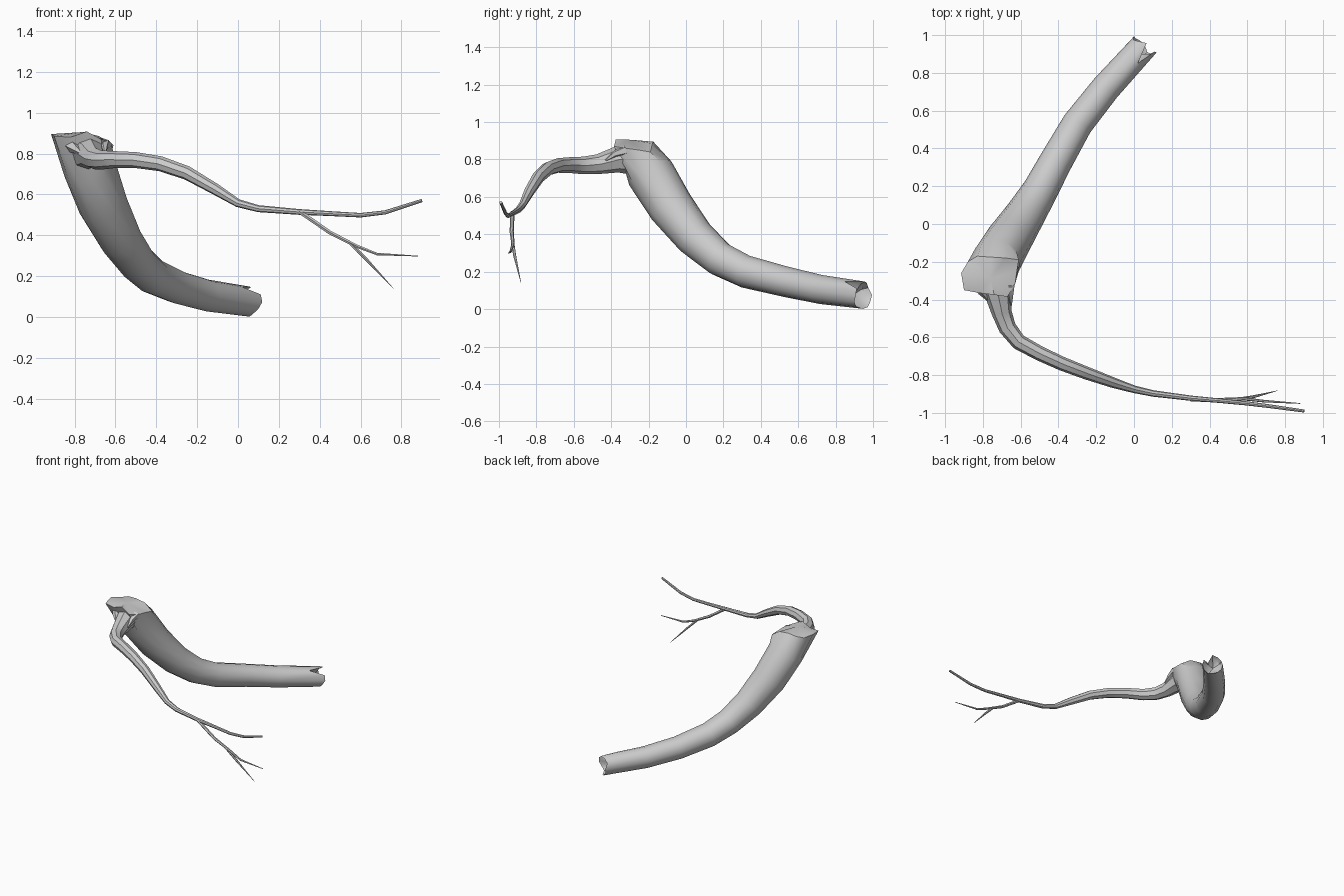
import bpy, bmesh, math
from mathutils import Vector

if "Cube" in bpy.data.objects:
    bpy.data.objects.remove(bpy.data.objects["Cube"])


def sweep(path, sides):
    """Rings of verts along a path of (x, y, z, radius)."""
    bm = bmesh.new()
    pts = [Vector(p[:3]) for p in path]
    rings = []
    for i, p in enumerate(pts):
        t = (pts[min(i + 1, len(pts) - 1)] - pts[max(i - 1, 0)]).normalized()
        side = t.cross(Vector((0, 0, 1))).normalized()
        up = side.cross(t)
        ring = []
        for k in range(sides):
            a = 2 * math.pi * k / sides
            ring.append(bm.verts.new(p + path[i][3] * (side * math.cos(a) + up * math.sin(a))))
        rings.append(ring)
    for a, b in zip(rings, rings[1:]):
        for k in range(sides):
            j = (k + 1) % sides
            bm.faces.new((a[k], a[j], b[j], b[k]))
    return bm, rings


def fan(bm, ring, centre):
    c = bm.verts.new(centre)
    for k, v in enumerate(ring):
        bm.faces.new((v, ring[(k + 1) % len(ring)], c))


def finish(bm, name, angle=40):
    bmesh.ops.recalc_face_normals(bm, faces=bm.faces[:])
    me = bpy.data.meshes.new(name)
    bm.to_mesh(me)
    bm.free()
    ob = bpy.data.objects.new(name, me)
    bpy.context.collection.objects.link(ob)
    bpy.ops.object.select_all(action='DESELECT')
    ob.select_set(True)
    bpy.context.view_layer.objects.active = ob
    bpy.ops.object.shade_smooth_by_angle(angle=math.radians(angle))
    return ob


def branch(name, path, sides=8):
    bm, rings = sweep(path, sides)
    for ring, p in ((rings[0], path[0]), (rings[-1], path[-1])):
        fan(bm, ring, p[:3])
    return finish(bm, name)


# Trunk: thick limb rising from the broken end to the sawn-off top
bm, rings = sweep([
    (.055, .945, .075, .073), (-.15, .72, .105, .078), (-.30, .53, .147, .082),
    (-.42, .32, .20, .088), (-.495, .18, .268, .094), (-.575, .05, .38, .106),
    (-.66, -.08, .545, .122), (-.725, -.19, .725, .13), (-.77, -.28, .88, .13)], 12)

# Irregular flat top
top = [(-.88, -.20, .88), (-.83, -.17, .89), (-.76, -.175, .895), (-.68, -.18, .885),
       (-.61, -.19, .84), (-.62, -.25, .85), (-.63, -.32, .86), (-.67, -.385, .87),
       (-.74, -.375, .908), (-.82, -.365, .88), (-.90, -.35, .885), (-.915, -.26, .895)]
for v, co in zip(rings[-1], top):
    v.co = co
fan(bm, rings[-1], (-.76, -.29, .905))

# Splintered, hollow lower end
axis = Vector((.66, .75, -.09))
jag = [0, -.02, -.01, .01, -.10, .01, .015, 0, -.01, .01, .01, 0]
mid = Vector((.055, .945, .075))
inner = []
for v, d in zip(rings[0], jag):
    inner.append(bm.verts.new(mid + (v.co - mid) * .8 + axis * (d - .03)))
    v.co += axis * d
for k in range(12):
    j = (k + 1) % 12
    bm.faces.new((rings[0][k], rings[0][j], inner[j], inner[k]))
fan(bm, inner, mid - axis * .06)
finish(bm, "trunk")

# Main branch
branch("main_branch", [
    (-.745, -.27, .80, .085), (-.72, -.37, .80, .07), (-.70, -.47, .775, .053),
    (-.67, -.55, .768, .047), (-.61, -.625, .77, .042), (-.5, -.685, .768, .039),
    (-.38, -.74, .75, .037), (-.25, -.79, .705, .034), (-.11, -.84, .625, .028),
    (0, -.875, .557, .02), (.10, -.897, .53, .017), (.3, -.922, .514, .014),
    (.45, -.935, .506, .012), (.6, -.95, .498, .011), (.72, -.965, .512, .01),
    (.9, -.99, .57, .008)])

# Forked twigs
branch("lower_twig", [
    (.30, -.928, .517, .012), (.45, -.932, .413, .011), (.58, -.925, .347, .009),
    (.68, -.937, .308, .007), (.88, -.95, .298, .002)], 6)
branch("twig_fork", [
    (.55, -.928, .36, .009), (.63, -.915, .28, .008), (.76, -.882, .14, .001)], 6)

# Torn splinters at the branch collar
branch("collar_splinter_right", [
    (-.655, -.32, .85, .028), (-.655, -.38, .83, .018), (-.65, -.43, .795, .004)], 5)
branch("collar_splinter_left", [
    (-.83, -.30, .85, .04), (-.80, -.36, .825, .025), (-.765, -.41, .80, .006)], 5)
